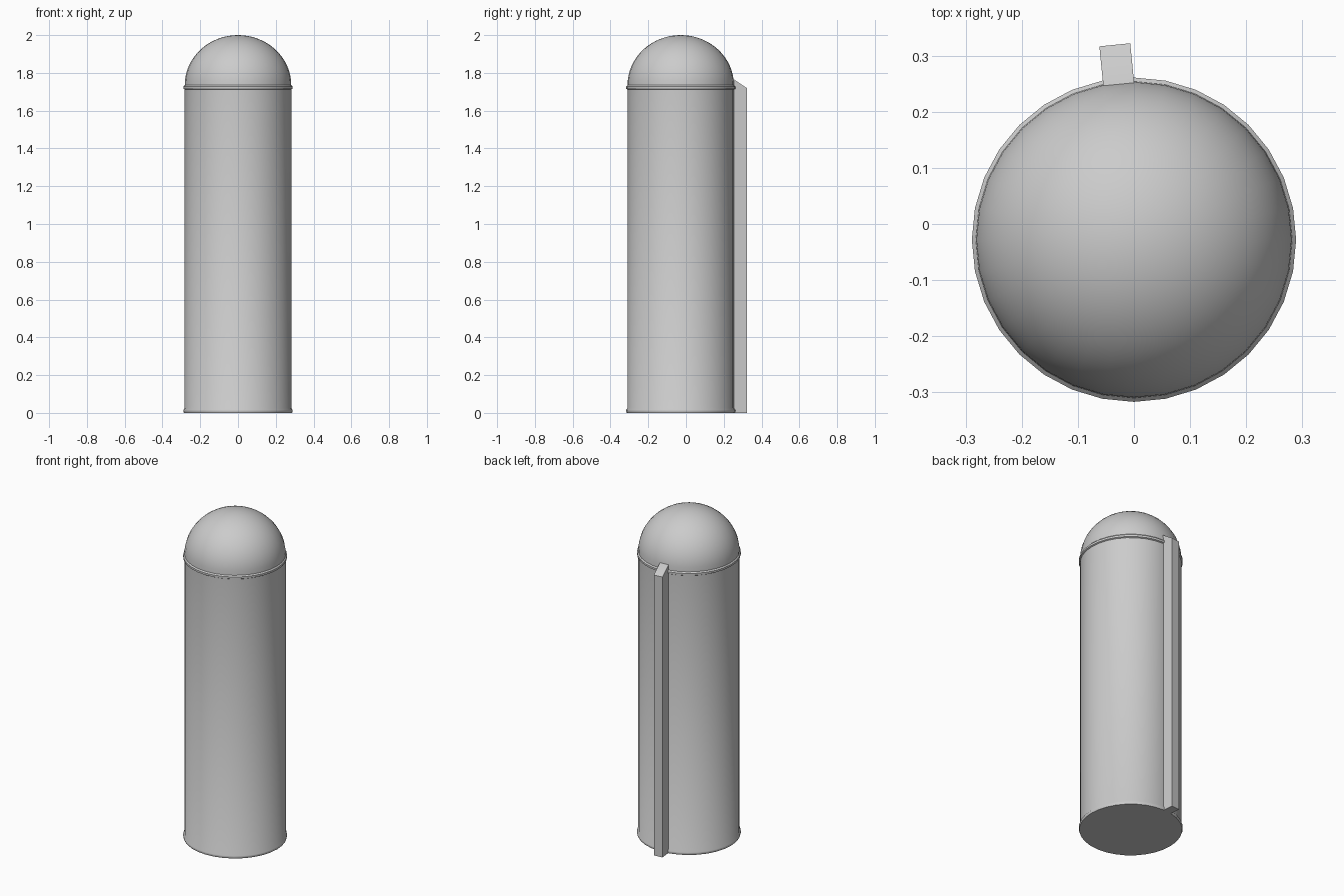
import bpy, bmesh, math

if "Cube" in bpy.data.objects:
    bpy.data.objects.remove(bpy.data.objects["Cube"])

CY = -0.028      # axis of the round body
SIDES = 32
R = 0.282        # body radius
LIP = 0.289      # rim radius

grey = bpy.data.materials.new("plain grey")
grey.diffuse_color = (0.6, 0.6, 0.6, 1)
grey.use_nodes = True
grey.node_tree.nodes["Principled BSDF"].inputs["Base Color"].default_value = grey.diffuse_color


def finish(name, bm, angle=40):
    bmesh.ops.recalc_face_normals(bm, faces=bm.faces)
    me = bpy.data.meshes.new(name)
    bm.to_mesh(me)
    bm.free()
    me.materials.append(grey)
    ob = bpy.data.objects.new(name, me)
    bpy.context.collection.objects.link(ob)
    bpy.ops.object.select_all(action='DESELECT')
    ob.select_set(True)
    bpy.context.view_layer.objects.active = ob
    bpy.ops.object.shade_smooth_by_angle(angle=math.radians(angle))
    return ob


def lathe(name, profile):
    """Revolve an (r, z) profile around the body axis; r = 0 makes a pole."""
    bm = bmesh.new()
    rings = []
    for r, z in profile:
        n = 1 if r == 0 else SIDES
        rings.append([bm.verts.new((r * math.cos(2 * math.pi * i / SIDES),
                                    CY + r * math.sin(2 * math.pi * i / SIDES), z))
                      for i in range(n)])
    for a, b in zip(rings, rings[1:]):
        for i in range(SIDES):
            j = (i + 1) % SIDES
            quad = [a[i % len(a)], a[j % len(a)], b[j % len(b)], b[i % len(b)]]
            bm.faces.new(list(dict.fromkeys(quad)))
    return finish(name, bm)


# Body with a thin flared rim at the base and one under the dome
lathe("body", [(0, 0), (LIP - 0.003, 0), (LIP, 0.008), (LIP, 0.016), (R, 0.026),
               (R, 1.712), (LIP, 1.716), (LIP, 1.728), (R, 1.735)])

# Hemispherical dome
DZ = 1.735
H = 2.0 - DZ
lathe("dome", [(R * math.cos(k * math.pi / 32), DZ + H * math.sin(k * math.pi / 32))
               for k in range(16)] + [(0, 2.0)])

# Upright rear spine, one body facet wide, with a sloping top
bm = bmesh.new()
mid = math.pi / 2 + math.pi / SIDES
out = (math.cos(mid), math.sin(mid))
side = (-out[1], out[0])
half = R * math.sin(math.pi / SIDES)
loops = []
for s in (-half, half):
    loops.append([bm.verts.new((out[0] * d + side[0] * s, CY + out[1] * d + side[1] * s, z))
                  for d, z in ((0.27, 0), (0.349, 0), (0.349, 1.72), (0.278, 1.767), (0.27, 1.767))])
bm.faces.new(loops[0])
bm.faces.new(loops[1])
for i in range(5):
    j = (i + 1) % 5
    bm.faces.new((loops[0][i], loops[0][j], loops[1][j], loops[1][i]))
finish("rear_spine", bm)
